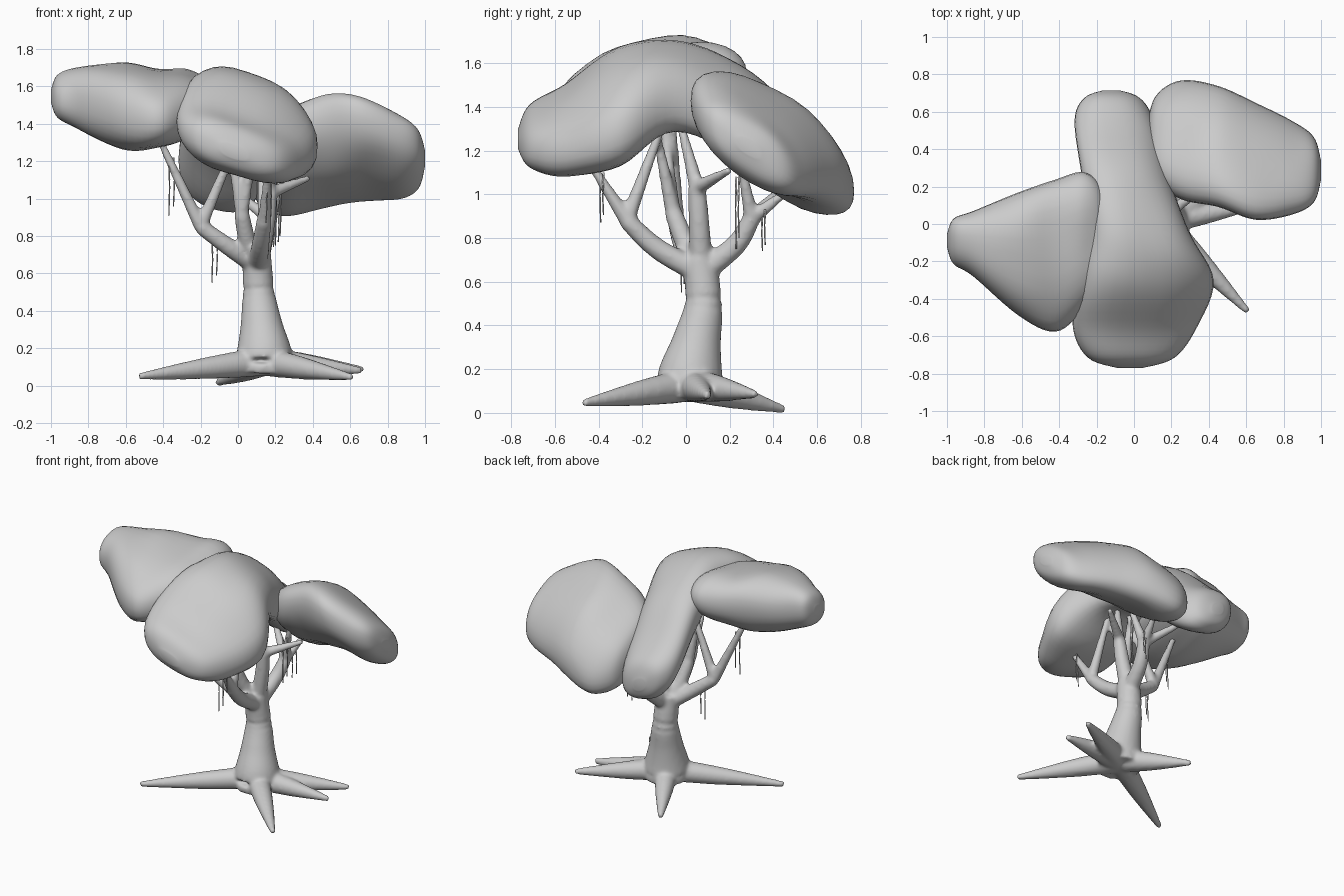
import bpy, bmesh, math
from mathutils import Vector, noise

if "Cube" in bpy.data.objects:
    bpy.data.objects.remove(bpy.data.objects["Cube"])


def catmull(pts, steps):
    """Smoothly resample a list of equal-length points."""
    out = []
    n = len(pts)
    for i in range(n - 1):
        p = [pts[max(0, min(n - 1, i + k))] for k in (-1, 0, 1, 2)]
        for s in range(steps):
            t = s / steps
            out.append([0.5 * (2 * b + (c - a) * t + (2 * a - 5 * b + 4 * c - d) * t * t
                               + (3 * b - a - 3 * c + d) * t ** 3) for a, b, c, d in zip(*p)])
    out.append(list(pts[-1]))
    return out


def loft(bm, rings):
    """Skin closed rings and cap both ends."""
    vs = [[bm.verts.new(p) for p in r] for r in rings]
    n = len(vs[0])
    for a, b in zip(vs, vs[1:]):
        for i in range(n):
            j = (i + 1) % n
            bm.faces.new((a[i], a[j], b[j], b[i]))
    bm.faces.new(vs[0][::-1])
    bm.faces.new(vs[-1])


def tube(bm, points, radii, sides=12):
    """Tube through points; a pair of radii tapers evenly."""
    n = len(points) - 1
    if len(radii) == 2:
        radii = [radii[0] + (radii[1] - radii[0]) * i / n for i in range(n + 1)]
    path = catmull([(*p, r) for p, r in zip(points, radii)], 5)
    rings = []
    for i, p in enumerate(path):
        c = Vector(p[:3])
        d = Vector(path[min(i + 1, len(path) - 1)][:3]) - Vector(path[max(i - 1, 0)][:3])
        q = d.to_track_quat('Z', 'Y')
        rings.append([c + q @ Vector((math.cos(a), math.sin(a), 0)) * p[3]
                      for a in (k * math.tau / sides for k in range(sides))])
    loft(bm, rings)


def finish(bm, name, smooth_steps=0, voxel=0):
    bmesh.ops.recalc_face_normals(bm, faces=bm.faces)
    for f in bm.faces:
        f.smooth = True
    me = bpy.data.meshes.new(name)
    bm.to_mesh(me)
    bm.free()
    ob = bpy.data.objects.new(name, me)
    bpy.context.collection.objects.link(ob)
    if voxel:
        m = ob.modifiers.new("fuse", 'REMESH')
        m.mode, m.voxel_size, m.use_smooth_shade = 'VOXEL', voxel, True
    if smooth_steps:
        m = ob.modifiers.new("soften", 'SMOOTH')
        m.factor, m.iterations = 0.5, smooth_steps


def rounded_end(tip, s, s2):
    """Two shrinking sections that close a leaf mass towards its tip."""
    out = []
    for f, scale in ((0.75, 0.70), (1, 0.2)):
        along = s[0] + (tip - s[0]) * f
        drift = 0.5 * (along - s[0]) / (s[0] - s2[0])
        c = [a + (a - b) * drift for a, b in zip(s[1:3], s2[1:3])]
        out.append((along, *c, s[3] * scale, s[4] * scale))
    return out


def foliage(name, axis, slope, tips, stations, sides=32):
    """Leaf mass: stations are (along, side min, side max, z min, z max)."""
    st = [(s, (a + b) / 2, (c + d) / 2, (b - a) / 2, (d - c) / 2) for s, a, b, c, d in stations]
    st = rounded_end(tips[0], st[0], st[1])[::-1] + st + rounded_end(tips[1], st[-1], st[-2])
    bm = bmesh.new()
    rings = []
    for s, c, zc, w, hz in catmull(st, 6):
        h = math.sqrt(max(hz * hz - (slope * w) ** 2, (0.5 * hz) ** 2))
        ring = []
        for k in range(sides):
            ca, sa = math.cos(k * math.tau / sides), math.sin(k * math.tau / sides)
            u = w * math.copysign(abs(ca) ** 0.85, ca)
            z = zc + h * math.copysign(abs(sa) ** 0.85, sa) + slope * u
            p = Vector((s, c + u, z) if axis == 'x' else (c + u, s, z))
            p.z += 0.02 * noise.noise(p * 4)
            ring.append(p)
        rings.append(ring)
    loft(bm, rings)
    finish(bm, name, 3)


# Canopy: three large leaf masses
foliage("canopy_middle", 'y', -0.3, (-0.77, 0.715), [
    (-0.55, -0.33, 0.34, 1.09, 1.50), (-0.30, -0.30, 0.43, 1.13, 1.66),
    (-0.05, -0.24, 0.30, 1.29, 1.70), (0.25, -0.28, 0.19, 1.16, 1.59),
    (0.55, -0.32, 0.11, 0.94, 1.34)])
foliage("canopy_left", 'x', 0.15, (-1.0, -0.14), [
    (-0.86, -0.28, 0.07, 1.38, 1.70), (-0.62, -0.49, 0.17, 1.26, 1.725),
    (-0.42, -0.58, 0.24, 1.27, 1.69), (-0.27, -0.46, 0.28, 1.32, 1.69)])
foliage("canopy_right", 'x', -0.55, (0.07, 1.0), [
    (0.25, 0.13, 0.77, 0.91, 1.46), (0.45, 0.09, 0.74, 0.96, 1.54),
    (0.65, 0.02, 0.65, 1.00, 1.52), (0.85, 0.05, 0.55, 1.00, 1.45)])

# Trunk
bm = bmesh.new()
tube(bm, [(0.14, 0.02, 0.07), (0.14, 0.02, 0.17), (0.125, 0.05, 0.33),
          (0.11, 0.08, 0.5), (0.10, 0.06, 0.71)], (0.15, 0.15, 0.112, 0.088, 0.076), 24)

# Roots spreading to their tips
hub = Vector((0.14, 0.02, 0.13))
for tip in [(0.61, -0.47, 0.045), (-0.11, 0.45, 0.015), (-0.53, -0.37, 0.05),
            (0.67, 0.32, 0.085), (0.66, 0.10, 0.08)]:
    tube(bm, [hub, hub.lerp(Vector(tip), 0.45), tip], (0.08, 0.06, 0.019))

# Limbs: elbow, fork, then the branch tips
crown = Vector((0.105, 0.07, 0.64))
limbs = [
    ((-0.04, 0.0, 0.735), (-0.20, -0.04, 0.85), [(-0.44, -0.10, 1.36), (0.0, -0.06, 1.32)]),
    ((0.12, -0.13, 0.75), (0.14, -0.27, 0.88), [(0.16, -0.45, 1.16), (0.12, -0.10, 1.34)]),
    ((0.05, 0.0, 0.77), (0.02, -0.06, 0.92), [(-0.05, -0.10, 1.34), (0.09, -0.14, 1.3)]),
    ((0.14, 0.23, 0.77), (0.17, 0.30, 0.89), [(0.21, 0.46, 1.01), (0.24, 0.25, 1.15),
                                              (-0.05, 0.48, 1.06)]),
    ((0.15, 0.06, 0.86), (0.17, 0.05, 1.03), [(0.12, -0.03, 1.34), (0.38, 0.20, 1.11)])]
for elbow, fork, tips in limbs:
    tube(bm, [crown, elbow, fork], (0.056, 0.042))
    for tip in tips:
        mid = Vector(fork).lerp(Vector(tip), 0.5)
        tube(bm, [fork, mid, tip], (0.037, 0.018))
finish(bm, "trunk_and_branches", 12, 0.011)

# Hanging vines in pairs below the limbs: position, top and length
bm = bmesh.new()
for x, y, top, length in [(-0.37, -0.09, 1.22, 0.31), (-0.14, -0.02, 0.81, 0.26),
                          (0.15, -0.39, 1.10, 0.23), (0.20, 0.23, 1.08, 0.33),
                          (0.19, 0.35, 0.93, 0.19)]:
    for shift, grow in ((0, 1), (0.025, 0.85)):
        p = Vector((x + shift, y + shift / 2, top))
        tube(bm, [p, p + Vector((0.004, -0.003, -length * grow / 2)),
                  p - Vector((0, 0, length * grow))], (0.005, 0.003), 6)
finish(bm, "hanging_vines")
